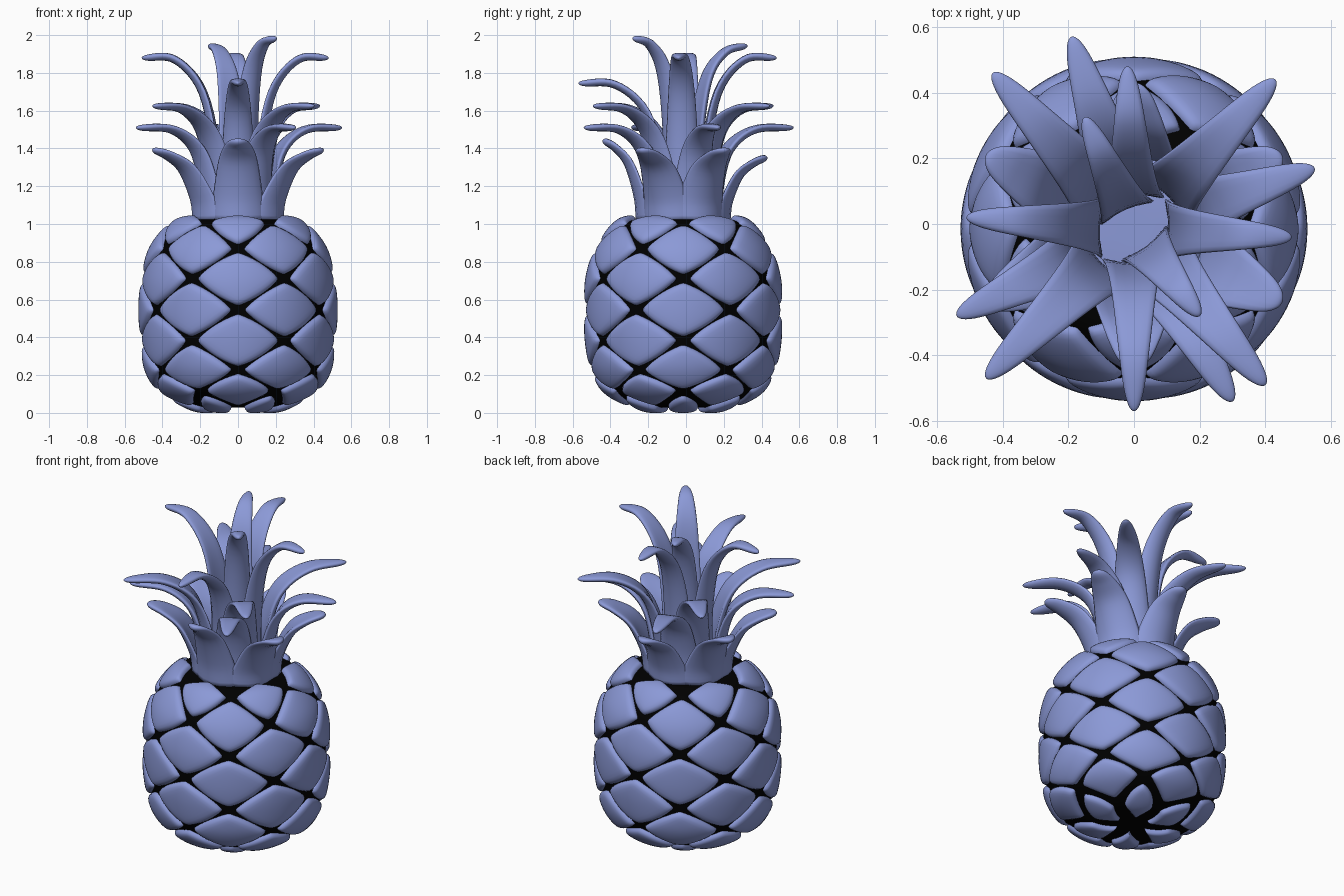
import bpy
from math import sin, cos, pi, atan2, hypot, radians, sqrt
from mathutils import Vector

if "Cube" in bpy.data.objects:
    bpy.data.objects.remove(bpy.data.objects["Cube"])

OFF = Vector((0, -0.015, 0))


def spline(pts, t):
    """Catmull-Rom through pts, t measured in point index."""
    i = max(0, min(int(t), len(pts) - 2))
    f = t - i
    p = [Vector(q) for q in pts]
    b, c = p[i], p[i + 1]
    a = p[i - 1] if i else 2 * b - c
    d = p[i + 2] if i + 2 < len(p) else 2 * c - b
    return 0.5 * (2 * b + (c - a) * f + (2 * a - 5 * b + 4 * c - d) * f * f
                  + (3 * b - a - 3 * c + d) * f ** 3)


def frame(pts, t):
    """Position and left-hand normal on a profile in (r, z)."""
    p = spline(pts, t)
    n = len(pts) - 1
    d = (spline(pts, min(n, t + .02)) - spline(pts, max(0, t - .02))).normalized()
    return p, Vector((-d.y, d.x))


def colour(name, rgb):
    m = bpy.data.materials.new(name)
    m.diffuse_color = (*rgb, 1)
    m.use_nodes = True
    m.node_tree.nodes["Principled BSDF"].inputs["Base Color"].default_value = m.diffuse_color
    return m


black = colour("black", (0, 0, 0))
blue = colour("blue", (.26, .32, .68))


def make(name, verts, faces, mat=blue):
    me = bpy.data.meshes.new(name)
    me.from_pydata([tuple(Vector(v) + OFF) for v in verts], [], faces)
    me.polygons.foreach_set("use_smooth", [True] * len(me.polygons))
    me.update()
    me.materials.append(mat)
    ob = bpy.data.objects.new(name, me)
    bpy.context.collection.objects.link(ob)
    return ob


def lathe(name, prof, mat=blue, n=64):
    verts = [(r * cos(2 * pi * j / n), r * sin(2 * pi * j / n), z)
             for r, z in prof for j in range(n)]
    faces = [(i * n + j, i * n + (j + 1) % n, (i + 1) * n + (j + 1) % n, (i + 1) * n + j)
             for i in range(len(prof) - 1) for j in range(n)]
    faces += [tuple(reversed(range(n))), tuple(range((len(prof) - 1) * n, len(prof) * n))]
    return make(name, verts, faces, mat)


# Body profile: one point per row of scales
BODY = [(.03, .008), (.22, .01), (.405, .1), (.487, .22), (.515, .38), (.522, .545),
        (.512, .715), (.462, .88), (.345, 1.02), (.19, 1.06)]

# Dark core under the scales
core = []
for k in range(55):
    p, n = frame(BODY, k * 9 / 54)
    q = p + n * 0.026
    core.append((max(q.x, .01), q.y))
lathe("core", core, black)

# Puffy diamond scales: 6 per row, alternate rows shifted half a step
N = 16
SHRINK = {1: .82, 2: .95, 8: .97}
for row in range(1, 9):
    k = SHRINK.get(row, .998)
    for col in range(6):
        th0 = -pi / 2 + radians(60) * (col + 0.5 * (row % 2))
        verts = []
        for i in range(N + 1):
            for j in range(N + 1):
                a = sin(pi / 2 * (2 * i / N - 1))
                b = sin(pi / 2 * (2 * j / N - 1))
                x = a * sqrt(1 - .46 * b * b / 2) * k
                y = b * sqrt(1 - .46 * a * a / 2) * k
                u, v = (x - y) / 2, (x + y) / 2
                if row == 8 and v > 0:      # top row is cut short
                    v *= .72
                if row == 2 and v < 0:      # room around the base scales
                    v *= .85
                puff = max(0, (1 - a ** 10) * (1 - b ** 10)) ** .4
                p, n = frame(BODY, row + v)
                q = p - n * (-.042 + .042 * puff + .006 * (1 - a * a) * (1 - b * b))
                r = max(q.x, .01)
                th = th0 + u * radians(30)
                verts.append((r * cos(th), r * sin(th), max(q.y, 0)))
        M = N + 1
        faces = [(i * M + j, (i + 1) * M + j, (i + 1) * M + j + 1, i * M + j + 1)
                 for i in range(N) for j in range(N)]
        make(f"scale_{row}_{col}", verts, faces)


def leaf(name, tip, z_tip, path, w, cup):
    """Curling leaf; path gives (fraction of reach, fraction of height)."""
    x, y = tip[0], tip[1] + .015
    th, reach = atan2(y, x), hypot(x, y)
    r0, z0 = path[0]
    pts = [(r0, z0)] + [(r0 + (reach - r0) * a, z0 + (z_tip - z0) * b) for a, b in path[1:]]
    rows, m = 28, 16
    er, et = Vector((cos(th), sin(th), 0)), Vector((-sin(th), cos(th), 0))
    verts = []
    for i in range(rows + 1):
        t = sin(pi / 2 * i / rows)
        p, n = frame(pts, t * (len(pts) - 1))
        end = sqrt(max(0.0004, 1 - t ** 20))
        wt = w * (1 - .74 * t ** 1.3) * end
        thick = .021 * end
        for j in range(m):
            c, s = cos(2 * pi * j / m), sin(2 * pi * j / m)
            q = p + n * (thick * s + cup * wt * c * c * (1 - .7 * t))
            verts.append(er * q.x + et * (wt * c) + Vector((0, 0, q.y)))
    faces = [(i * m + j, (i + 1) * m + j, (i + 1) * m + (j + 1) % m, i * m + (j + 1) % m)
             for i in range(rows) for j in range(m)]
    faces += [tuple(range(m)), tuple(reversed(range(rows * m, (rows + 1) * m)))]
    make(name, verts, faces)


# Leaf rings: (name, width, cup, path, [(tip x, tip y, tip z)])
RINGS = [
    ("low_leaf", .15, .4, [(.23, 1.02), (.06, .3), (.32, .7), (.66, .9), (1, 1)],
     [(.45, .21, 1.395), (-.45, .21, 1.395), (.45, -.24, 1.395), (-.45, -.24, 1.395),
      (0, -.44, 1.445), (0, .43, 1.355)]),
    ("wide_leaf", .12, .35, [(.19, 1.03), (.03, .4), (.17, .77), (.5, .98), (1, 1)],
     [(.55, .17, 1.51), (-.19, .57, 1.51), (-.54, -.28, 1.51), (.3, -.54, 1.51)]),
    ("mid_leaf", .12, .35, [(.16, 1.03), (.04, .42), (.2, .78), (.54, .97), (1, 1)],
     [(.43, .44, 1.625), (-.43, .46, 1.625), (-.45, -.47, 1.625), (.4, -.49, 1.625)]),
    ("tall_leaf", .098, .35, [(.125, 1.03), (.02, .45), (.18, .8), (.55, .99), (1, 1)],
     [(.48, -.04, 1.88), (-.51, .02, 1.88), (-.02, .48, 1.88), (0, -.57, 1.745)]),
    ("centre_leaf", .09, .35, [(.085, 1.05), (.02, .45), (.2, .8), (.55, .96), (1, 1)],
     [(.2, -.28, 1.985), (-.15, .325, 1.945)]),
]
for name, w, cup, path, tips in RINGS:
    for i, (x, y, z) in enumerate(tips):
        leaf(f"{name}_{i}", (x, y), z, path, w, cup)

# Collar that joins the leaf bases
lathe("crown_collar", [(.2, 1.0), (.23, 1.02), (.23, 1.07), (.215, 1.1), (.18, 1.11), (.05, 1.11)])
